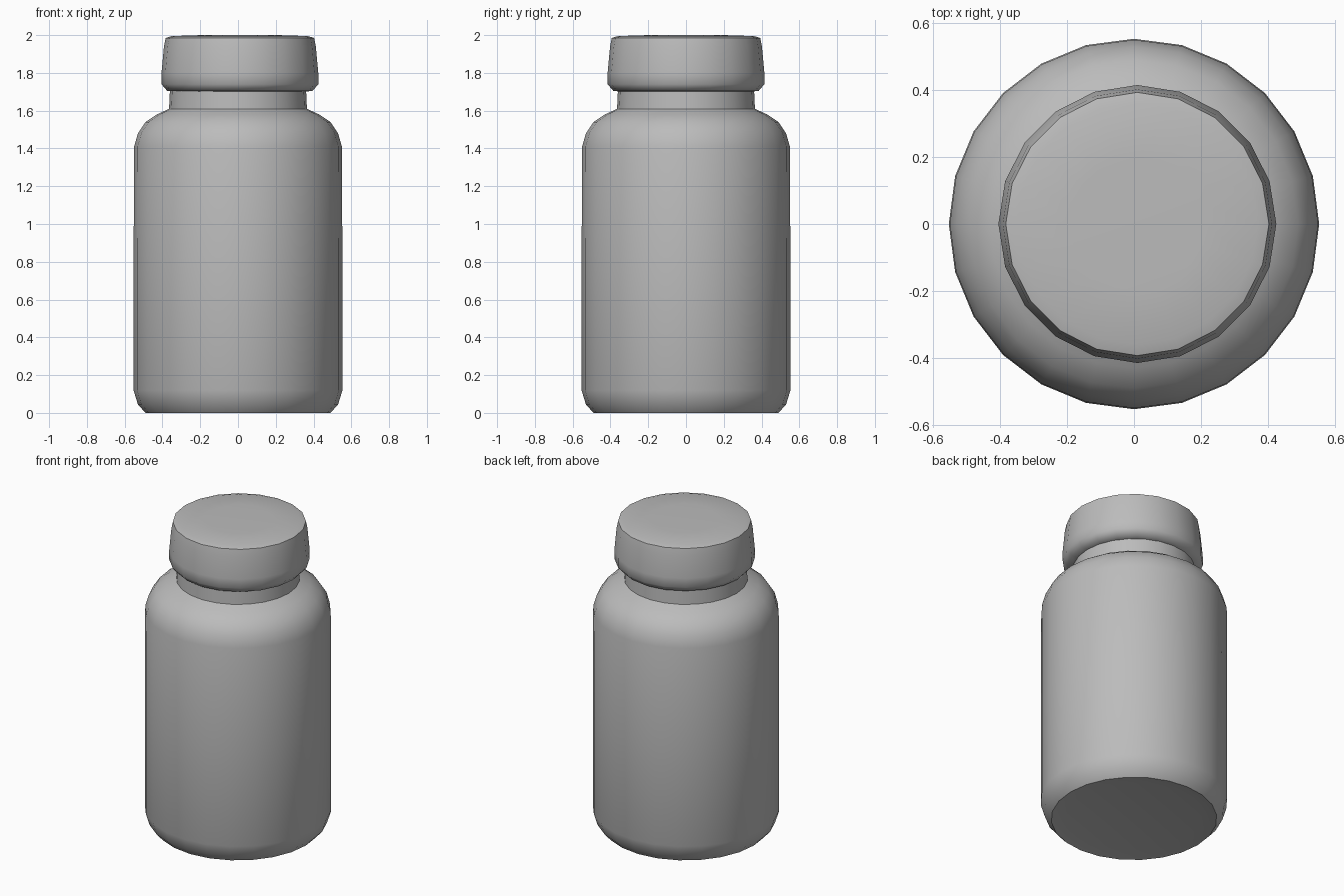
import bpy, bmesh, math

cube = bpy.data.objects.get("Cube")
if cube:
    bpy.data.objects.remove(cube, do_unlink=True)

grey = bpy.data.materials.new("plain_grey")
grey.use_nodes = True
colour = (0.5, 0.5, 0.5, 1)
grey.diffuse_color = colour
grey.node_tree.nodes["Principled BSDF"].inputs["Base Color"].default_value = colour


def lathe(name, profile, sides, x=0.0, angle=50):
    """Turn a (radius, height) profile around z and close both ends."""
    bm = bmesh.new()
    rings = []
    for r, z in profile:
        rings.append([bm.verts.new((r * math.cos(2 * math.pi * i / sides),
                                    r * math.sin(2 * math.pi * i / sides), z))
                      for i in range(sides)])
    for low, high in zip(rings, rings[1:]):
        for i in range(sides):
            j = (i + 1) % sides
            bm.faces.new((low[i], low[j], high[j], high[i]))
    bm.faces.new(rings[0][::-1])
    bm.faces.new(rings[-1])
    mesh = bpy.data.meshes.new(name)
    bm.to_mesh(mesh)
    bm.free()
    mesh.materials.append(grey)
    obj = bpy.data.objects.new(name, mesh)
    obj.location.x = x
    bpy.context.collection.objects.link(obj)
    bpy.ops.object.select_all(action='DESELECT')
    obj.select_set(True)
    bpy.context.view_layer.objects.active = obj
    bpy.ops.object.shade_smooth_by_angle(angle=math.radians(angle))
    return obj


# Jar body with rounded foot, sloping shoulder and neck
lathe("bottle_body", [
    (0.40, 0.015), (0.49, 0.0), (0.53, 0.045), (0.553, 0.12), (0.553, 0.75),
    (0.55, 1.41), (0.53, 1.48), (0.49, 1.54), (0.43, 1.58), (0.365, 1.61),
    (0.36, 1.72)], 24)

# Wide cap with a tapered skirt and softly domed top
lathe("cap", [
    (0.34, 1.70), (0.385, 1.705), (0.415, 1.74), (0.415, 1.80), (0.402, 1.94),
    (0.393, 1.985), (0.36, 1.995), (0.20, 2.0)], 20, x=0.01)
